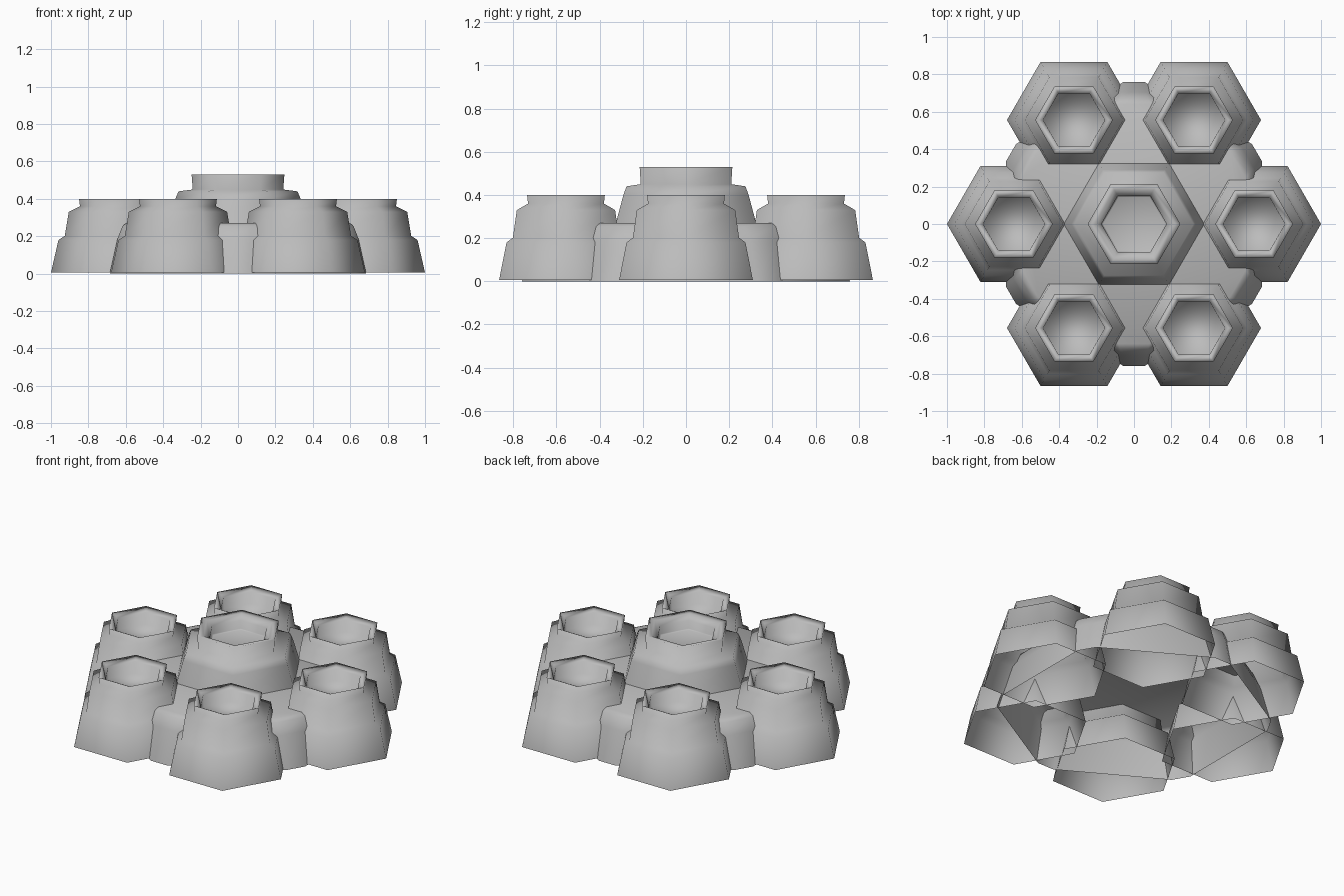
import bpy, bmesh
from math import radians
from mathutils import Matrix, Vector

cube = bpy.data.objects.get("Cube")
if cube:
    bpy.data.objects.remove(cube)

grey = bpy.data.materials.new("stone_grey")
grey.use_nodes = True
colour = (0.5, 0.5, 0.5, 1)
grey.diffuse_color = colour
grey.node_tree.nodes["Principled BSDF"].inputs["Base Color"].default_value = colour


def turned(point, degrees):
    """Point turned about the vertical axis."""
    return Matrix.Rotation(radians(degrees), 3, "Z") @ Vector(point)


def shell(name, rings, location=(0, 0, 0)):
    """Smooth shell joining rings of points, open underneath and capped by the last ring."""
    bm = bmesh.new()
    loops = [[bm.verts.new(p) for p in ring] for ring in rings]
    for low, high in zip(loops, loops[1:]):
        for i in range(len(low)):
            j = (i + 1) % len(low)
            bm.faces.new((low[i], low[j], high[j], high[i]))
    bm.faces.new(loops[-1])
    for f in bm.faces:
        f.smooth = True
    mesh = bpy.data.meshes.new(name)
    bm.to_mesh(mesh)
    bm.free()
    mesh.materials.append(grey)
    obj = bpy.data.objects.new(name, mesh)
    obj.location = location
    bpy.context.collection.objects.link(obj)


def hex_rings(profile):
    """Hexagons from (radius, height) pairs."""
    return [[turned((r, 0, z), 60 * i) for i in range(6)] for r, z in profile]


def blunt_hex_rings(profile):
    """Hexagons with cut corners, pointing between the towers: (reach, half width, height)."""
    return [[turned((reach, side * half, z), 30 + 60 * i) for i in range(6) for side in (-1, 1)]
            for reach, half, z in profile]


# Broad base whose blunt corners show between the towers
shell("base", blunt_hex_rings([(0.76, 0.055, 0), (0.705, 0.065, 0.19),
                               (0.67, 0.075, 0.255), (0.64, 0.083, 0.27)]))

# Tall middle tower with a shallow basin
shell("middle_tower", hex_rings([(0.375, 0.27), (0.335, 0.40), (0.318, 0.44), (0.242, 0.45),
                                 (0.248, 0.53), (0.21, 0.525), (0.174, 0.50), (0.174, 0.45),
                                 (0.165, 0.445)]))

# Ring of stepped towers with deeper basins
tower = hex_rings([(0.358, 0.005), (0.318, 0.18), (0.284, 0.202), (0.263, 0.33),
                   (0.203, 0.36), (0.208, 0.40), (0.165, 0.38), (0.162, 0.31)])
for k in range(6):
    shell(f"outer_tower_{k + 1}", tower, turned((0.642, 0, 0), 60 * k))
